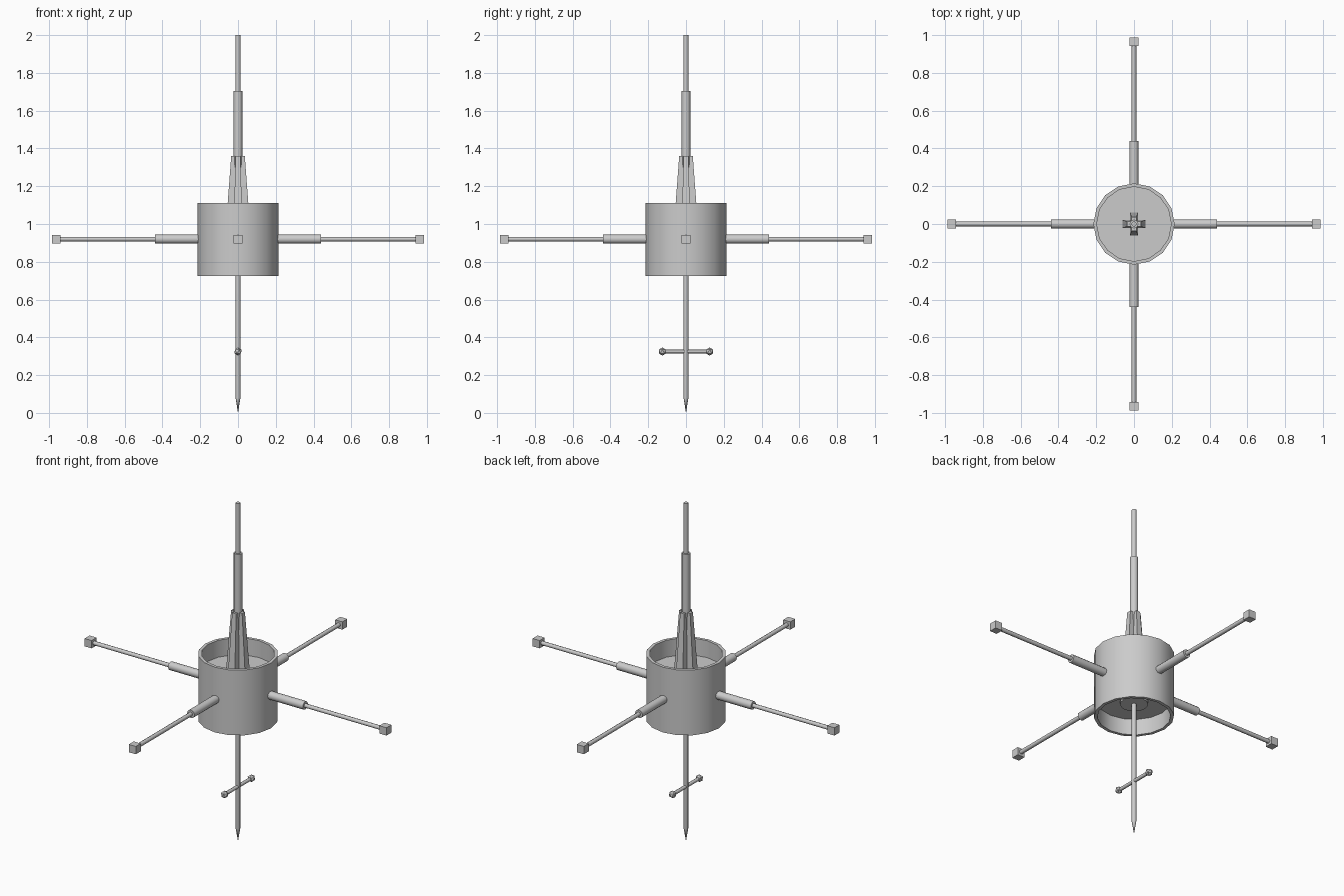
import bpy, bmesh, math
from mathutils import Vector, Matrix

if "Cube" in bpy.data.objects:
    bpy.data.objects.remove(bpy.data.objects["Cube"])

grey = bpy.data.materials.new("satellite grey")
grey.diffuse_color = (0.6, 0.6, 0.6, 1)
grey.use_nodes = True
grey.node_tree.nodes["Principled BSDF"].inputs["Base Color"].default_value = grey.diffuse_color


def finish(name, bm, smooth=True):
    bmesh.ops.recalc_face_normals(bm, faces=bm.faces)
    me = bpy.data.meshes.new(name)
    bm.to_mesh(me)
    bm.free()
    me.materials.append(grey)
    ob = bpy.data.objects.new(name, me)
    bpy.context.collection.objects.link(ob)
    if smooth:
        bpy.ops.object.select_all(action='DESELECT')
        ob.select_set(True)
        bpy.context.view_layer.objects.active = ob
        bpy.ops.object.shade_smooth_by_angle(angle=math.radians(46 if len(me.polygons) < 40 else 30))
    return ob


def lathe(name, profile, sides):
    """Spin (radius, z) points around the z axis."""
    bm = bmesh.new()
    rings = []
    for r, z in profile:
        if r == 0:
            rings.append([bm.verts.new((0, 0, z))] * sides)
        else:
            rings.append([bm.verts.new((r * math.cos(a), r * math.sin(a), z))
                          for a in (2 * math.pi * i / sides for i in range(sides))])
    for lo, hi in zip(rings, rings[1:]):
        for i in range(sides):
            j = (i + 1) % sides
            bm.faces.new(list(dict.fromkeys((lo[i], lo[j], hi[j], hi[i]))))
    return finish(name, bm)


def rod(name, start, end, radius, sides=8):
    start, end = Vector(start), Vector(end)
    d = end - start
    bm = bmesh.new()
    bmesh.ops.create_cone(bm, cap_ends=True, segments=sides, radius1=radius, radius2=radius,
                          depth=d.length,
                          matrix=Matrix.Translation((start + end) / 2)
                          @ d.to_track_quat('Z', 'Y').to_matrix().to_4x4())
    return finish(name, bm)


# Drum with recessed top and bottom decks
lathe("drum", [(0, 0.82), (0.197, 0.82), (0.197, 0.725), (0.215, 0.725),
               (0.215, 1.11), (0.197, 1.11), (0.197, 1.01), (0, 1.01)], 16)
lathe("lower_hub", [(0, 0.82), (0.075, 0.82), (0.075, 0.80), (0, 0.80)], 16)

# Stepped upper mast
rod("mast_lower", (0, 0, 1.01), (0, 0, 1.705), 0.023, 12)
rod("mast_upper", (0, 0, 1.705), (0, 0, 2.0), 0.013, 12)

# Four tapered fins bracing the mast, and four booms with cube sensors
for k in range(4):
    a = k * math.pi / 2
    d = Vector((round(math.cos(a)), round(math.sin(a)), 0))
    bm = bmesh.new()
    bmesh.ops.create_cube(bm, size=1)
    for v in bm.verts:
        top = v.co.z > 0
        half = 0.013 if top else 0.022
        reach = 0.036 if top else 0.062
        v.co = (reach if v.co.x > 0 else 0.005, half if v.co.y > 0 else -half,
                1.36 if top else 1.01)
    bmesh.ops.rotate(bm, verts=bm.verts, matrix=Matrix.Rotation(a, 3, 'Z'))
    finish(f"mast_fin_{k + 1}", bm, False)

    up = Vector((0, 0, 0.92))
    rod(f"boom_sleeve_{k + 1}", d * 0.19 + up, d * 0.44 + up, 0.024, 12)
    rod(f"boom_rod_{k + 1}", d * 0.44 + up, d * 0.95 + up, 0.012)
    bm = bmesh.new()
    bmesh.ops.create_cube(bm, size=0.046, matrix=Matrix.Translation(d * 0.963 + up))
    finish(f"boom_sensor_{k + 1}", bm, False)

# Lower probe with a pointed tip
lathe("lower_probe", [(0, 0.80), (0.013, 0.80), (0.013, 0.08), (0, 0)], 8)

# Crossbar with small faceted knobs
rod("crossbar", (0, -0.125, 0.325), (0, 0.125, 0.325), 0.010)
for side, y in (("front", -0.125), ("back", 0.125)):
    bm = bmesh.new()
    bmesh.ops.create_icosphere(bm, subdivisions=1, radius=0.022,
                               matrix=Matrix.Translation((0, y, 0.325)))
    finish(f"crossbar_knob_{side}", bm, False)
